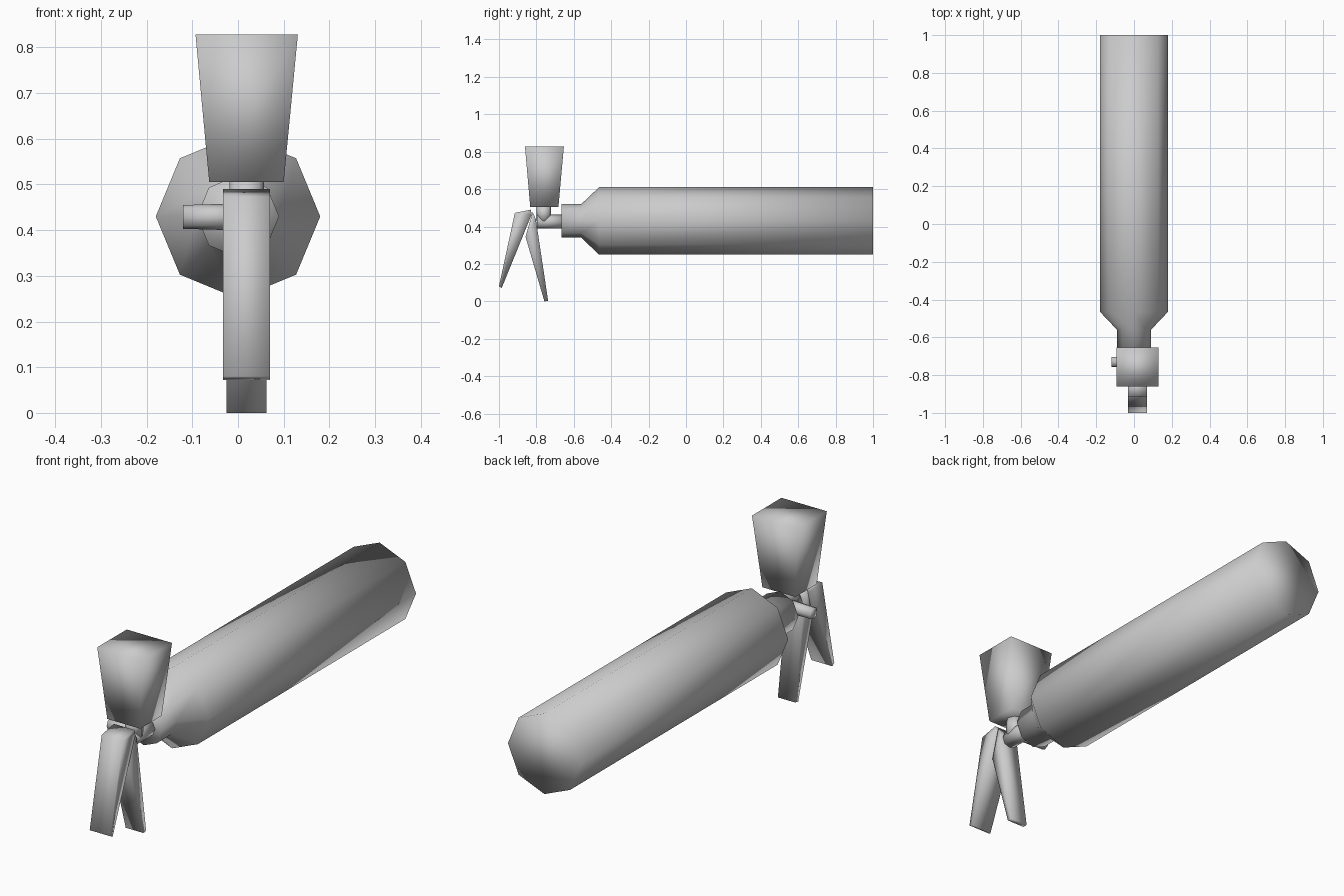
import bpy, bmesh, math
from mathutils import Vector

if "Cube" in bpy.data.objects:
    bpy.data.objects.remove(bpy.data.objects["Cube"])


def finish(name, bm):
    bmesh.ops.recalc_face_normals(bm, faces=bm.faces)
    mesh = bpy.data.meshes.new(name)
    bm.to_mesh(mesh)
    bm.free()
    obj = bpy.data.objects.new(name, mesh)
    bpy.context.collection.objects.link(obj)
    for p in mesh.polygons:
        p.use_smooth = True
    return obj


def loft(name, rings):
    """Skin a capped body through equal-length rings of points."""
    bm = bmesh.new()
    loops = [[bm.verts.new(p) for p in ring] for ring in rings]
    for a, b in zip(loops, loops[1:]):
        for i in range(len(a)):
            j = (i + 1) % len(a)
            bm.faces.new((a[i], a[j], b[j], b[i]))
    bm.faces.new(loops[0])
    bm.faces.new(loops[-1])
    return finish(name, bm)


def tube(name, axis, origin, profile, sides=8):
    """Capped turned body: profile is (position along axis, radius)."""
    u, v, w = [(1, 2, 0), (2, 0, 1), (0, 1, 2)][axis]
    rings = []
    for pos, r in profile:
        ring = []
        for i in range(sides):
            a = 2 * math.pi * i / sides
            p = Vector(origin)
            p[w] = pos
            p[u] += r * math.cos(a)
            p[v] += r * math.sin(a)
            ring.append(p)
        rings.append(ring)
    return loft(name, rings)


def lever(name, outline, x0, x1):
    """Side outline (y, z) extruded across x."""
    return loft(name, [[(x, y, z) for y, z in outline] for x in (x0, x1)])


# Octagonal tank with sloped shoulder and neck
tube("tank", 1, (0, 0, 0.43),
     [(1.0, 0.18), (-0.465, 0.18), (-0.56, 0.09), (-0.665, 0.09)])

# Valve pipes: outlet, riser and side stub
tube("outlet_pipe", 1, (0.019, 0, 0.426), [(-0.66, 0.037), (-0.797, 0.037)])
tube("riser_pipe", 2, (0.019, -0.76, 0), [(0.43, 0.038), (0.51, 0.038)])
tube("side_stub", 0, (0, -0.73, 0.429), [(0.019, 0.03), (-0.12, 0.026)])

# Flared square cap
loft("flared_cap", [
    [(x0, y0, z), (x1, y0, z), (x1, y1, z), (x0, y1, z)]
    for x0, x1, y0, y1, z in ((-0.063, 0.1, -0.833, -0.682, 0.505),
                              (-0.093, 0.131, -0.861, -0.653, 0.828))])

# Squeeze levers
lever("front_lever", [(-0.83, 0.49), (-0.915, 0.473), (-1.0, 0.08),
                      (-0.985, 0.072), (-0.825, 0.465)], -0.033, 0.07)
lever("rear_lever", [(-0.82, 0.478), (-0.858, 0.345), (-0.757, 0.0),
                     (-0.737, 0.002), (-0.803, 0.44)], -0.025, 0.062)
